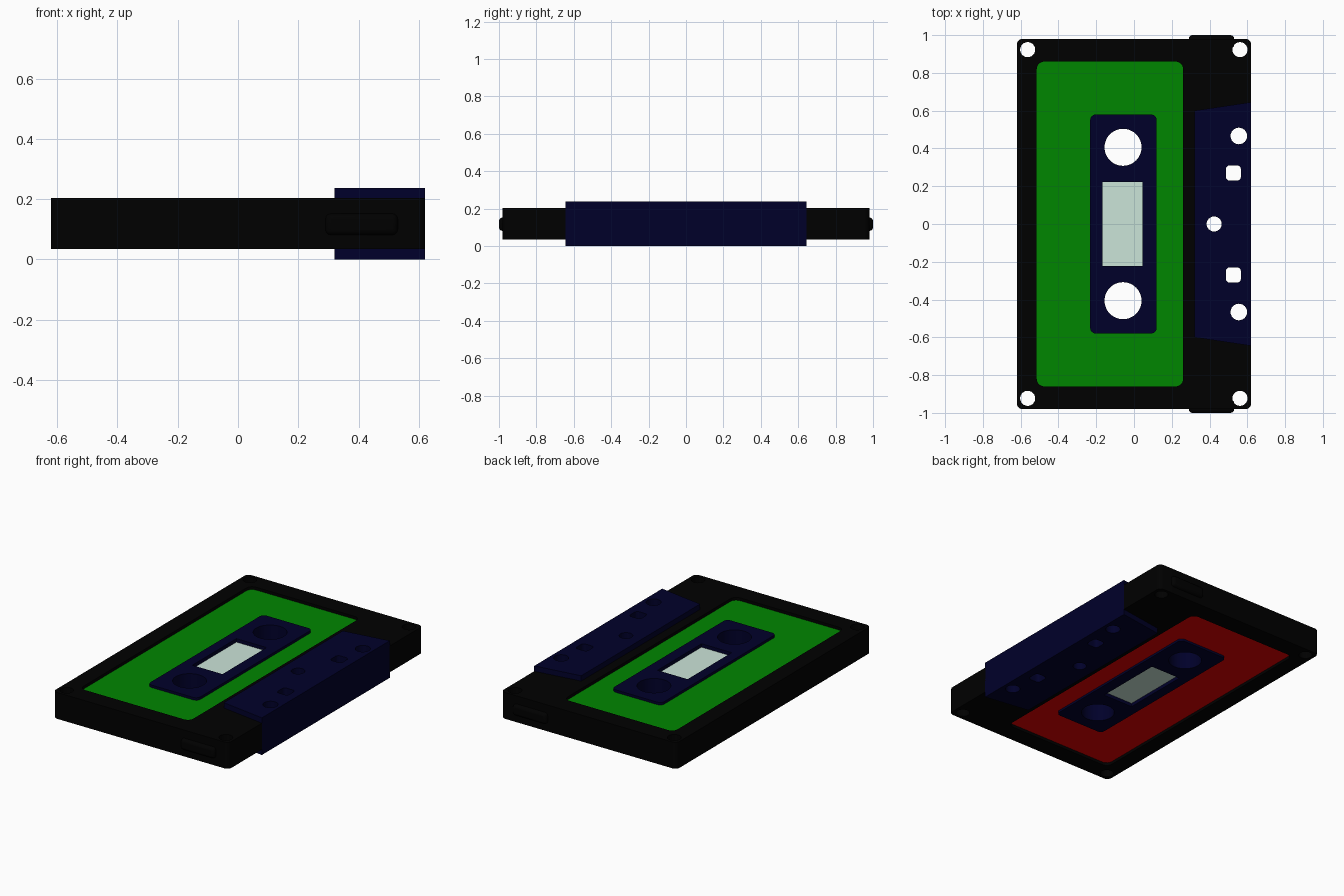
import bpy, bmesh
from math import sin, cos, pi

if "Cube" in bpy.data.objects:
    bpy.data.objects.remove(bpy.data.objects["Cube"], do_unlink=True)


def material(name, color):
    m = bpy.data.materials.new(name)
    m.use_nodes = True
    m.diffuse_color = (*color, 1)
    bsdf = m.node_tree.nodes["Principled BSDF"]
    bsdf.inputs["Base Color"].default_value = (*color, 1)
    bsdf.inputs["Roughness"].default_value = 0.6
    return m


BLACK = material("black plastic", (0, 0, 0))
NAVY = material("navy plastic", (0, 0, 0.023))
GREEN = material("green label", (0, 0.24, 0))
RED = material("red label", (0.74, 0, 0))
PALE = material("pale window", (0.6, 0.78, 0.69))


def circle(x, y, r, n=40):
    return [(x + r * cos(2 * pi * i / n), y + r * sin(2 * pi * i / n)) for i in range(n)]


def rectangle(x0, x1, y0, y1):
    return [(x0, y0), (x1, y0), (x1, y1), (x0, y1)]


def rounded(x0, x1, y0, y1, r, seg=6):
    """Outline of a rectangle with rounded corners."""
    centres = [(x1 - r, y1 - r), (x0 + r, y1 - r), (x0 + r, y0 + r), (x1 - r, y0 + r)]
    return [(cx + r * cos(pi / 2 * (k + i / seg)), cy + r * sin(pi / 2 * (k + i / seg)))
            for k, (cx, cy) in enumerate(centres) for i in range(seg + 1)]


def prism(name, outlines, z0, z1, mat):
    """Extrude one or more closed outlines from z0 to z1."""
    bm = bmesh.new()
    for outline in outlines:
        base = bm.faces.new([bm.verts.new((x, y, z0)) for x, y in outline])
        top = bmesh.ops.extrude_face_region(bm, geom=[base])["geom"]
        for v in top:
            if isinstance(v, bmesh.types.BMVert):
                v.co.z = z1
    bmesh.ops.recalc_face_normals(bm, faces=bm.faces)
    mesh = bpy.data.meshes.new(name)
    bm.to_mesh(mesh)
    bm.free()
    mesh.materials.append(mat)
    ob = bpy.data.objects.new(name, mesh)
    bpy.context.collection.objects.link(ob)
    return ob


def activate(ob):
    bpy.ops.object.select_all(action="DESELECT")
    ob.select_set(True)
    bpy.context.view_layer.objects.active = ob


def cut(ob, outlines, z0=-1, z1=1):
    """Subtract extruded outlines from an object."""
    cutter = prism("cutter", outlines, z0, z1, ob.data.materials[0])
    cutter.hide_render = True
    activate(ob)
    mod = ob.modifiers.new("cut", "BOOLEAN")
    mod.operation = "DIFFERENCE"
    mod.solver = "EXACT"
    mod.object = cutter
    bpy.ops.object.modifier_apply(modifier=mod.name)
    bpy.data.objects.remove(cutter, do_unlink=True)


def smooth(ob):
    activate(ob)
    bpy.ops.object.shade_smooth_by_angle(angle=pi / 6)


BOTTOM, TOP = 0.035, 0.203
RECESS = 0.022
SIDES = (-1, 1)

label_outline = rounded(-0.515, 0.26, -0.86, 0.86, 0.04)
hub_outline = rounded(-0.232, 0.12, -0.58, 0.58, 0.03)
window_outline = rectangle(-0.167, 0.046, -0.222, 0.222)


def pad_outline(x1, y1):
    return [(0.32, -0.6), (x1, -y1), (x1, y1), (0.32, 0.6)]


# Shell, with label recesses, screw holes and room for the navy parts
shell = prism("shell", [rounded(-0.62, 0.62, -0.98, 0.98, 0.03)], BOTTOM, TOP, BLACK)
cut(shell, [label_outline], TOP - RECESS, 1)
cut(shell, [label_outline], -1, BOTTOM + RECESS)
cut(shell, [hub_outline, pad_outline(0.695, 0.655)])
cut(shell, [circle(x, s * 0.923, 0.04, 24) for x in (-0.563, 0.561) for s in SIDES])
smooth(shell)

# Labels on both faces, around the hub plate
for name, z0, mat in (("top_label", TOP - RECESS, GREEN),
                      ("bottom_label", BOTTOM + RECESS - 0.004, RED)):
    label = prism(name, [label_outline], z0, z0 + 0.004, mat)
    cut(label, [hub_outline])

# Hub plate with two spindle holes and a window opening
hub_plate = prism("hub_plate", [hub_outline], BOTTOM + 0.004, TOP - 0.002, NAVY)
cut(hub_plate, [circle(-0.058, s * 0.406, 0.098, 48) for s in SIDES] + [window_outline])
smooth(hub_plate)

# Window sunk into the hub plate
prism("window", [window_outline], BOTTOM + 0.026, TOP - 0.024, PALE)

# Thick pad at the tape edge, with guide holes
pad = prism("tape_edge_pad", [pad_outline(0.62, 0.645)], 0, 0.237, NAVY)
holes = [circle(0.424, 0, 0.04, 24)]
for s in SIDES:
    holes.append(circle(0.555, s * 0.466, 0.044, 24))
    y = s * 0.27
    holes.append(rounded(0.486, 0.566, y - 0.04, y + 0.04, 0.02, 4))
cut(pad, holes)
smooth(pad)

# Raised tabs with rounded edges on the short ends
for name, s in (("front_tab", -1), ("back_tab", 1)):
    tab = prism(name, [rectangle(0.29, 0.53, s * 0.965 - 0.035, s * 0.965 + 0.035)],
                0.081, 0.152, BLACK)
    bevel = tab.modifiers.new("bevel", "BEVEL")
    bevel.width = 0.018
    bevel.segments = 3
    smooth(tab)
